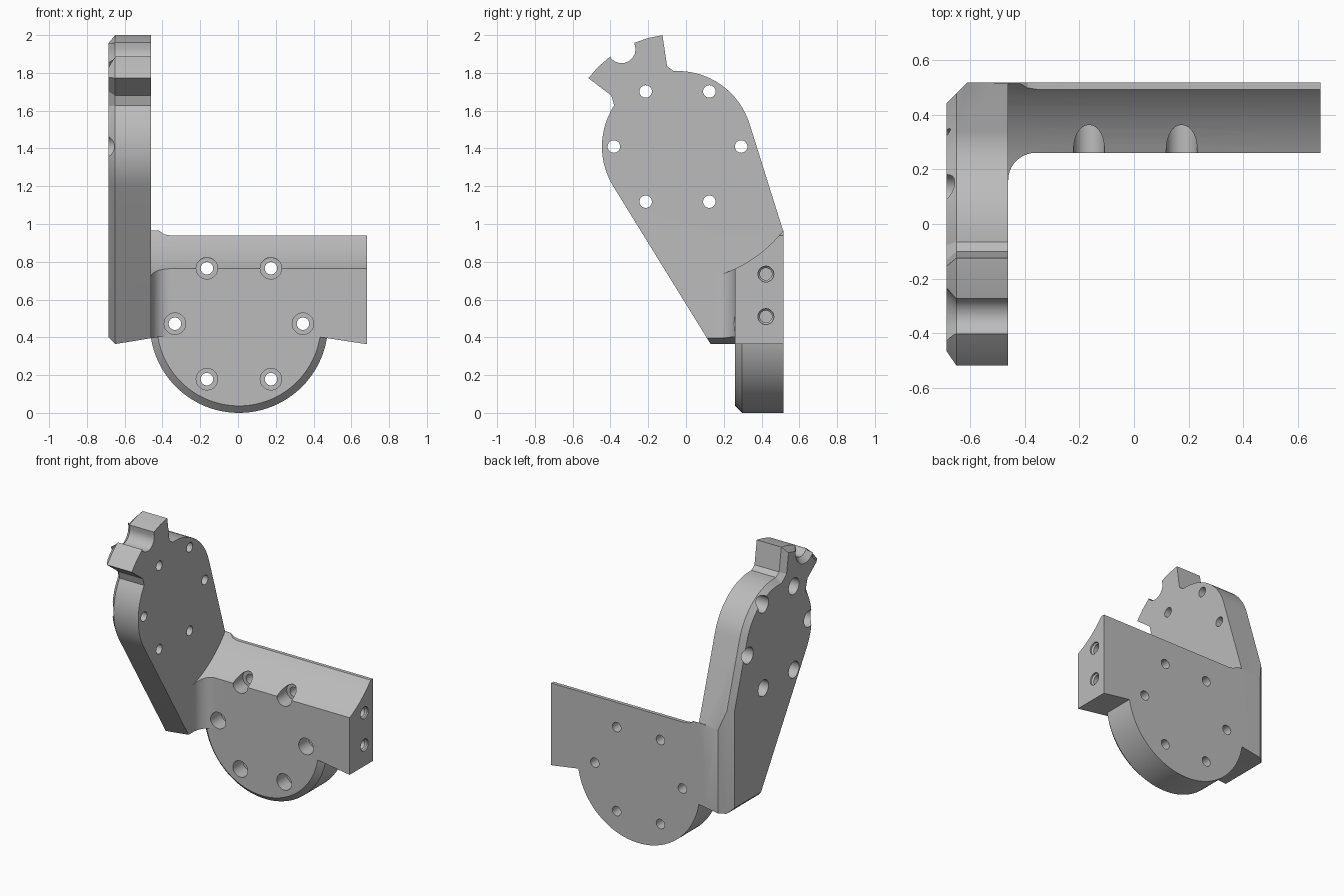
import bpy, bmesh
from math import sin, cos, radians, pi
from mathutils import Vector

cube = bpy.data.objects.get("Cube")
if cube:
    bpy.data.objects.remove(cube)

INNER, OUTER, BACK, FRONT, END = -0.46, -0.685, 0.517, 0.26, 0.682
HUB = (-0.045, 1.41)      # side plate hub centre (y, z)
DISC = (0.005, 0.472)     # front disc centre (x, z)

grey = bpy.data.materials.new("light_grey")
grey.use_nodes = True
grey.diffuse_color = (0.5, 0.5, 0.5, 1)
grey.node_tree.nodes["Principled BSDF"].inputs["Base Color"].default_value = (0.5, 0.5, 0.5, 1)


def place(p, d, axis):
    """Put a 2D point in the plane across the axis, at distance d."""
    u, v = p
    return Vector({"x": (d, u, v), "y": (u, d, v), "z": (u, v, d)}[axis])


def arc(c, r, start, stop, n):
    steps = [radians(start + (stop - start) * i / n) for i in range(n + 1)]
    return [(c[0] + r * cos(a), c[1] + r * sin(a)) for a in steps]


def loft(bm, sections, axis):
    """Skin a stack of (distance, outline) sections and cap both ends."""
    rings = [[bm.verts.new(place(p, d, axis)) for p in pts] for d, pts in sections]
    n = len(rings[0])
    faces = [bm.faces.new(rings[0]), bm.faces.new(rings[-1])]
    for lo, hi in zip(rings, rings[1:]):
        for i in range(n):
            j = (i + 1) % n
            faces.append(bm.faces.new((lo[i], lo[j], hi[j], hi[i])))
    bmesh.ops.recalc_face_normals(bm, faces=faces)
    return faces


def turned(bm, centre, axis, steps, n=28):
    """Round solid from (distance, radius) steps."""
    loft(bm, [(d, arc(centre, r, 0, 360 - 360 / n, n - 1)) for d, r in steps], axis)


def finish(name, bm):
    mesh = bpy.data.meshes.new(name)
    bm.to_mesh(mesh)
    bm.free()
    ob = bpy.data.objects.new(name, mesh)
    bpy.context.collection.objects.link(ob)
    mesh.materials.append(grey)
    return ob


def prism(name, pts, axis, a, b):
    bm = bmesh.new()
    loft(bm, [(a, pts), (b, pts)], axis)
    return finish(name, bm)


def combine(target, tool, operation):
    mod = target.modifiers.new(operation.title(), "BOOLEAN")
    mod.operation, mod.object, mod.solver = operation, tool, "EXACT"
    bpy.ops.object.select_all(action="DESELECT")
    bpy.context.view_layer.objects.active = target
    target.select_set(True)
    bpy.ops.object.modifier_apply(modifier=mod.name)
    bpy.data.objects.remove(tool)


# Side plate: rounded hub with a notched tab, chamfered on its outer face
outline = [(0.13, 0.365), (BACK, 0.365), (BACK, 0.955)]
outline += arc(HUB, 0.4, 17, 92.9, 16)
outline += [(-0.1, 1.835)]
outline += arc(HUB, 0.595, 97.7, 112.5, 2)
outline += arc((-0.341, 1.925), 0.074, 22, -140, 8)
outline += arc(HUB, 0.595, 126.8, 142.5, 2)
outline += [(-0.395, 1.68)]
outline += arc(HUB, 0.4, 147, 212, 14)
bm = bmesh.new()
caps = loft(bm, [(INNER, outline), (OUTER + 0.035, outline)], "x")
bmesh.ops.inset_individual(bm, faces=[caps[1]], thickness=0.035, depth=0.035,
                           use_even_offset=True)
# Wider chamfer down the rear outer edge
cut = bmesh.ops.bisect_plane(bm, geom=bm.verts[:] + bm.edges[:] + bm.faces[:],
                             plane_co=(-0.61, BACK, 0), plane_no=(-1, 1, 0), clear_outer=True)
rim = [e for e in cut["geom_cut"] if isinstance(e, bmesh.types.BMEdge)]
bmesh.ops.holes_fill(bm, edges=rim)
bmesh.ops.recalc_face_normals(bm, faces=bm.faces[:])
bracket = finish("bracket", bm)

# Cross bar with a filleted inside corner
plan = [(INNER - 0.05, BACK), (END, BACK), (END, FRONT)]
plan += arc((INNER + 0.1, FRONT - 0.1), 0.1, 90, 180, 10)
plan += [(INNER - 0.05, FRONT - 0.1)]
bar = prism("cross_bar", plan, "z", 0.34, 0.965)

# Concave clearance along the top of the bar, and its narrow flat rear edge
bm = bmesh.new()
turned(bm, HUB, "x", [(INNER, 0.715), (1, 0.715)], 128)
combine(bar, finish("clearance_cutter", bm), "DIFFERENCE")
flat = [(-0.42, 0.966), (-0.39, 0.945), (-0.35, 0.938), (1, 0.938), (1, 1.2), (-0.42, 1.2)]
combine(bar, prism("flat_cutter", flat, "y", 0, 1), "DIFFERENCE")
combine(bracket, bar, "UNION")

# Sloping underside
under = [(-0.72, 0.353), (-0.42, 0.402), (0.43, 0.402), (0.72, 0.358), (0.72, 0), (-0.72, 0)]
combine(bracket, prism("underside_cutter", under, "y", -1, 1), "DIFFERENCE")

# Half disc below the bar, chamfered at the front
half = [(d, arc(DISC, r, 180, 360, 48)) for d, r in
        ((FRONT, 0.435), (FRONT + 0.037, 0.472), (BACK, 0.472))]
bm = bmesh.new()
loft(bm, half, "y")
disc = finish("half_disc", bm)
trim = [(-1, 0.42), (1, 0.42), (1, 1), (-1, 1)]
combine(disc, prism("disc_trim", trim, "y", -1, 1), "DIFFERENCE")
combine(bracket, disc, "UNION")

# Counterbored bolt circles, and two blind holes in the bar end
bm = bmesh.new()
for p in arc(DISC, 0.339, 0, 300, 5):
    turned(bm, p, "y", [(0, 0.057), (FRONT + 0.11, 0.057), (FRONT + 0.11, 0.033), (0.7, 0.033)])
for p in arc(HUB, 0.337, 0, 300, 5):
    turned(bm, p, "x", [(-0.8, 0.057), (OUTER + 0.11, 0.057), (OUTER + 0.11, 0.033), (-0.4, 0.033)])
for z in (0.51, 0.735):
    turned(bm, (0.423, z), "x", [(0.75, 0.042), (END - 0.01, 0.042), (END - 0.02, 0.032), (0.45, 0.032)])
combine(bracket, finish("hole_cutters", bm), "DIFFERENCE")

bpy.ops.object.select_all(action="DESELECT")
bracket.select_set(True)
bpy.context.view_layer.objects.active = bracket
bpy.ops.object.shade_smooth_by_angle(angle=radians(25))
